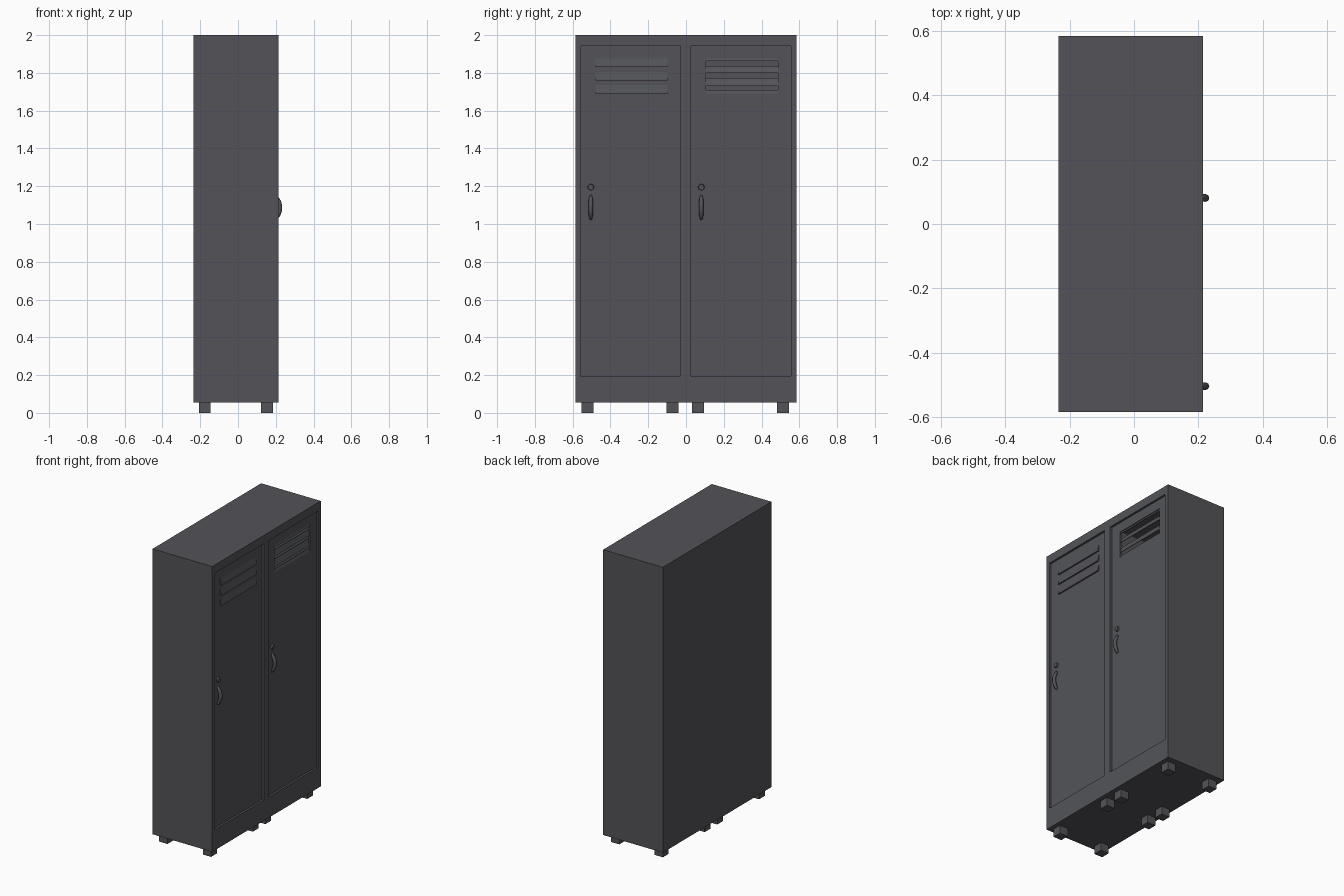
import bpy, bmesh, math
from mathutils import Matrix

if "Cube" in bpy.data.objects:
    bpy.data.objects.remove(bpy.data.objects["Cube"])

grey = bpy.data.materials.new("dark_grey_metal")
grey.diffuse_color = (0.087, 0.088, 0.098, 1)
grey.use_nodes = True
grey.node_tree.nodes["Principled BSDF"].inputs["Base Color"].default_value = grey.diffuse_color

X0, X1 = -0.235, 0.215       # back and front of the cabinet
DOOR_X = 0.201               # recessed door surface


def finish(name, bm, smooth=False):
    bmesh.ops.recalc_face_normals(bm, faces=bm.faces)
    me = bpy.data.meshes.new(name)
    bm.to_mesh(me)
    bm.free()
    me.materials.append(grey)
    ob = bpy.data.objects.new(name, me)
    bpy.context.collection.objects.link(ob)
    if smooth:
        for p in me.polygons:
            p.use_smooth = True
    return ob


def box(bm, x, y, z):
    m = Matrix.Translation(((x[0] + x[1]) / 2, (y[0] + y[1]) / 2, (z[0] + z[1]) / 2))
    m = m @ Matrix.Diagonal((x[1] - x[0], y[1] - y[0], z[1] - z[0], 1))
    bmesh.ops.create_cube(bm, size=1, matrix=m)


def ring(bm, x, y, z):
    return [bm.verts.new((x, a, b)) for a, b in
            ((y[0], z[0]), (y[1], z[0]), (y[1], z[1]), (y[0], z[1]))]


def skin(bm, rings):
    for r, s in zip(rings, rings[1:]):
        for i in range(4):
            j = (i + 1) % 4
            bm.faces.new((r[i], r[j], s[j], s[i]))


def prism(bm, profile, y):
    # x-z profile extruded along y
    a, b = [[bm.verts.new((x, v, z)) for x, z in profile] for v in y]
    n = len(profile)
    bm.faces.new(a)
    bm.faces.new(b)
    for i in range(n):
        bm.faces.new((a[i], a[(i + 1) % n], b[(i + 1) % n], b[i]))


def locker(side, y0, open_vent):
    y1 = y0 + 0.585
    dy, dz = (y0 + 0.027, y1 - 0.029), (0.195, 1.943)

    # hollow casing with a framed front opening
    bm = bmesh.new()
    back = ring(bm, X0, (y0, y1), (0.055, 2))
    inner = ring(bm, X0 + 0.015, dy, dz)
    skin(bm, [back, ring(bm, X1, (y0, y1), (0.055, 2)), ring(bm, X1, dy, dz), inner])
    bm.faces.new(back)
    bm.faces.new(inner)
    finish(side + "_casing", bm)

    # door, with a vent opening or closed louvres
    bm = bmesh.new()
    vy, vz = (y0 + 0.105, y0 + 0.487), (1.69, 1.877)
    if open_vent:
        loops = [ring(bm, DOOR_X, dy, dz), ring(bm, DOOR_X, vy, vz),
                 ring(bm, DOOR_X - 0.012, vy, vz), ring(bm, DOOR_X - 0.012, dy, dz)]
        skin(bm, loops + loops[:1])
    else:
        box(bm, (DOOR_X - 0.012, DOOR_X), dy, dz)
    finish(side + "_door", bm)

    bm = bmesh.new()
    if open_vent:
        for zb, zt in ((1.69, 1.71), (1.73, 1.772), (1.80, 1.836), (1.862, 1.877)):
            d = (zt - zb) * 0.35
            prism(bm, [(DOOR_X, zb), (DOOR_X - d, zt), (DOOR_X - d - 0.004, zt),
                       (DOOR_X - 0.004, zb)], vy)
    else:
        for zb in (1.69, 1.76, 1.83):
            prism(bm, [(DOOR_X - 0.002, zb), (DOOR_X + 0.01, zb), (DOOR_X + 0.01, zb + 0.004),
                       (DOOR_X, zb + 0.046), (DOOR_X - 0.002, zb + 0.046)], vy)
    finish(side + "_vent_slats", bm)

    # round lock
    hy = y0 + 0.081
    bm = bmesh.new()
    bmesh.ops.create_cone(bm, cap_ends=True, segments=16, radius1=0.017, radius2=0.015,
                          depth=0.012, matrix=Matrix.Translation((DOOR_X + 0.005, hy, 1.195))
                          @ Matrix.Rotation(math.pi / 2, 4, 'Y'))
    finish(side + "_lock", bm)

    # bowed handle, swept with tapered ends
    bm = bmesh.new()
    rings, steps, sides = [], 12, 8
    for i in range(steps + 1):
        t = -1 + 2 * i / steps
        a = t * 1.15
        r = 0.012 * (1 - 0.45 * abs(t) ** 4)
        cx, cz = 0.222 - 0.024 * t * t, 1.087 + 0.062 * t
        rings.append([bm.verts.new((cx + r * math.cos(q) * math.cos(a * 0.6),
                                    hy + r * math.sin(q),
                                    cz + r * math.cos(q) * math.sin(a * 0.6)))
                      for q in (2 * math.pi * k / sides for k in range(sides))])
    for p, q in zip(rings, rings[1:]):
        for k in range(sides):
            bm.faces.new((p[k], p[(k + 1) % sides], q[(k + 1) % sides], q[k]))
    bm.faces.new(rings[0])
    bm.faces.new(rings[-1])
    finish(side + "_handle", bm, True)

    # four square feet
    bm = bmesh.new()
    for fx in (-0.176, 0.153):
        for fy in (y0 + 0.063, y0 + 0.513):
            box(bm, (fx - 0.031, fx + 0.031), (fy - 0.031, fy + 0.031), (0, 0.055))
    finish(side + "_feet", bm)


locker("left", -0.585, False)
locker("right", 0.0, True)
